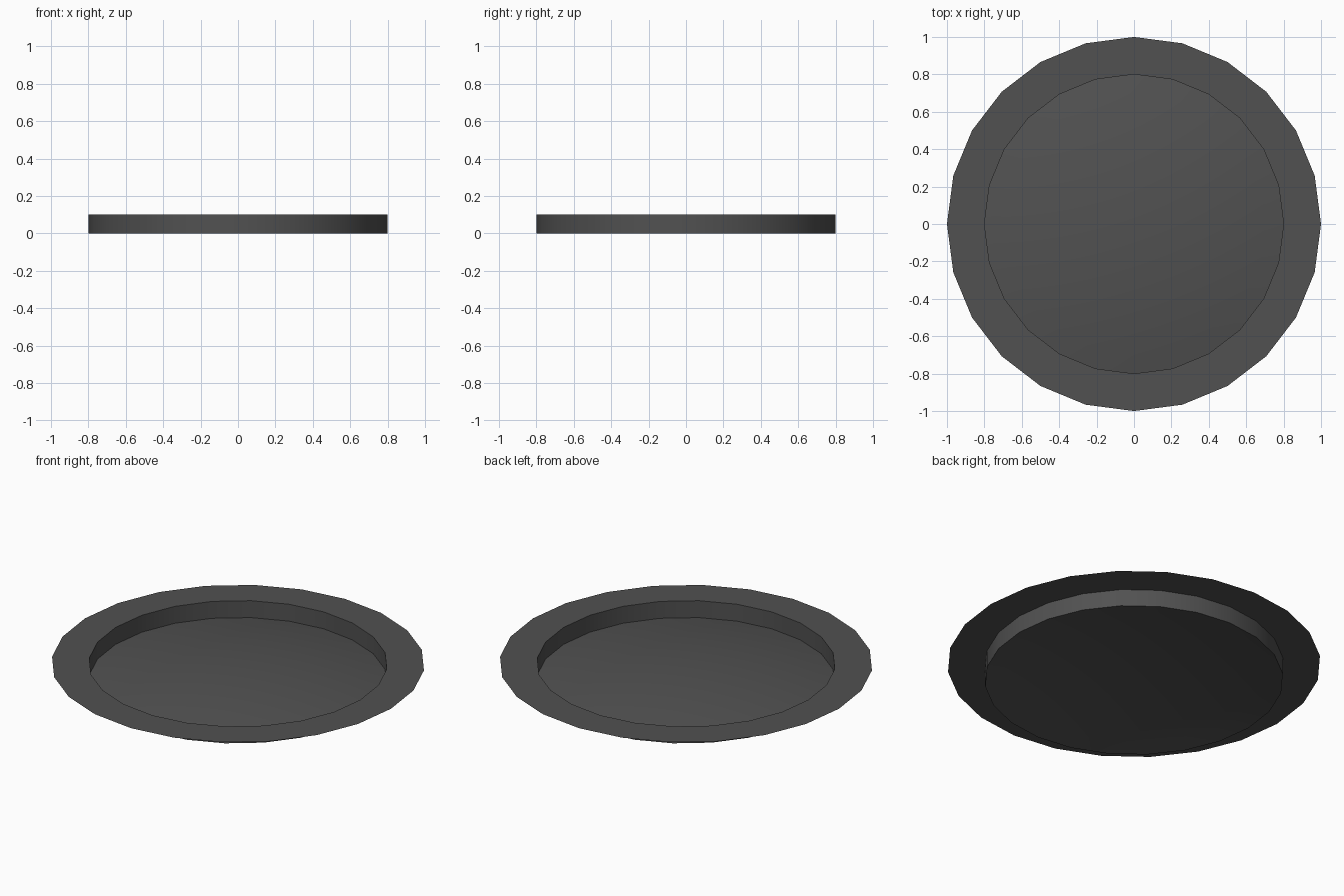
import bpy, bmesh, math

if "Cube" in bpy.data.objects:
    bpy.data.objects.remove(bpy.data.objects["Cube"])

SIDES = 24
RINGS = 8
DOME = 0.08

grey = bpy.data.materials.new("dark grey")
grey.diffuse_color = (0.083, 0.083, 0.083, 1)
grey.use_nodes = True
grey.node_tree.nodes["Principled BSDF"].inputs["Base Color"].default_value = grey.diffuse_color

bm = bmesh.new()


def ring(radius, z):
    step = 2 * math.pi / SIDES
    return [bm.verts.new((radius * math.cos(i * step), radius * math.sin(i * step), z))
            for i in range(SIDES)]


def bridge(a, b):
    for i in range(SIDES):
        j = (i + 1) % SIDES
        bm.faces.new((a[i], a[j], b[j], b[i]))


# Thin sheet: flat outward rim, upright wall, gently domed floor
profile = [(1.0, 0.1), (0.8, 0.1)]
profile += [(0.8 * k / RINGS, DOME * (1 - (k / RINGS) ** 2)) for k in range(RINGS, 0, -1)]
rings = [ring(r, z) for r, z in profile]
for outer, inner in zip(rings, rings[1:]):
    bridge(outer, inner)
top = bm.verts.new((0, 0, DOME))
for i in range(SIDES):
    bm.faces.new((rings[-1][i], rings[-1][(i + 1) % SIDES], top))

mesh = bpy.data.meshes.new("shallow_dish")
bm.to_mesh(mesh)
bm.free()
mesh.materials.append(grey)
dish = bpy.data.objects.new("shallow_dish", mesh)
bpy.context.collection.objects.link(dish)

# Smooth round wall and floor, sharp creases at base and rim
bpy.context.view_layer.objects.active = dish
dish.select_set(True)
bpy.ops.object.shade_smooth_by_angle(angle=math.radians(40))
